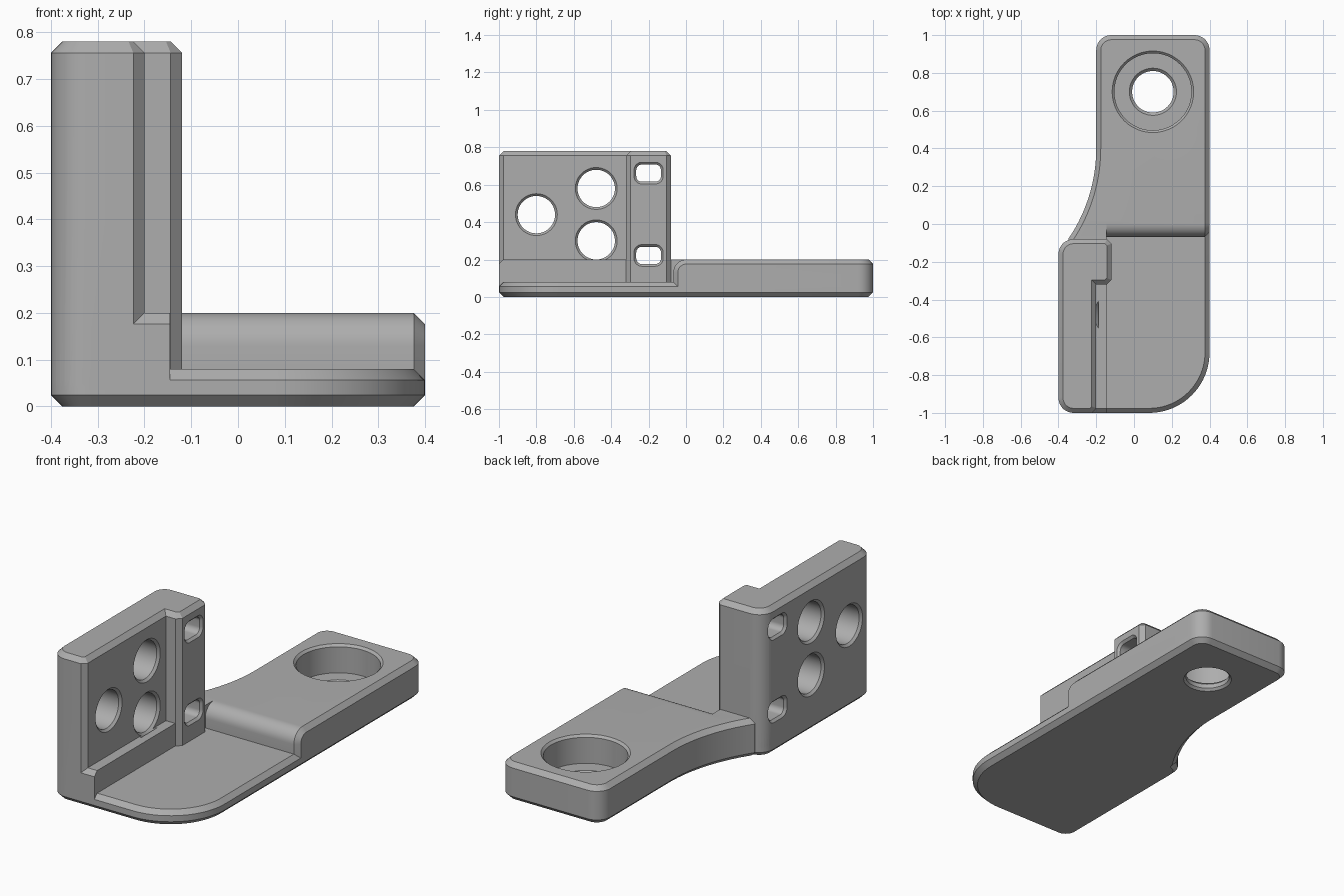
import bpy, bmesh
from math import sin, cos, pi, radians
from mathutils import Vector

cube = bpy.data.objects.get("Cube")
if cube:
    bpy.data.objects.remove(cube, do_unlink=True)

C = 0.024  # chamfer size

grey = bpy.data.materials.new("machined grey")
grey.use_nodes = True
grey.diffuse_color = (0.42, 0.42, 0.42, 1)
grey.node_tree.nodes["Principled BSDF"].inputs["Base Color"].default_value = (0.42, 0.42, 0.42, 1)


def arc(cx, cy, r, a0, a1, steps=9):
    angles = [radians(a0 + (a1 - a0) * i / steps) for i in range(steps + 1)]
    return [(cx + r * cos(a), cy + r * sin(a)) for a in angles]


def inset(poly, d):
    """Move every side of a counter-clockwise outline inwards by d."""
    result = []
    for i, p in enumerate(poly):
        p = Vector(p)
        e1 = (p - Vector(poly[i - 1])).normalized()
        e2 = (Vector(poly[(i + 1) % len(poly)]) - p).normalized()
        n1, n2 = Vector((-e1.y, e1.x)), Vector((-e2.y, e2.x))
        q = p + (n1 + n2) * d / (1 + n1.dot(n2))
        result.append((q.x, q.y))
    return result


def loft(name, sections, along="Z"):
    """Skin a stack of (outline, height) sections along Z or X."""
    bm = bmesh.new()
    rings = []
    for outline, h in sections:
        rings.append([bm.verts.new((u, v, h) if along == "Z" else (h, u, v)) for u, v in outline])
    for a, b in zip(rings, rings[1:]):
        for i in range(len(a)):
            j = (i + 1) % len(a)
            bm.faces.new((a[i], a[j], b[j], b[i]))
    bm.faces.new(rings[0][::-1])
    bm.faces.new(rings[-1])
    bmesh.ops.recalc_face_normals(bm, faces=bm.faces)
    mesh = bpy.data.meshes.new(name)
    bm.to_mesh(mesh)
    bm.free()
    mesh.materials.append(grey)
    obj = bpy.data.objects.new(name, mesh)
    bpy.context.collection.objects.link(obj)
    return obj


def chamfered_prism(name, outline, height):
    small = inset(outline, C)
    return loft(name, [(small, 0), (outline, C), (outline, height - C), (small, height)])


def combine(target, tool, operation):
    mod = target.modifiers.new(operation, "BOOLEAN")
    mod.operation = operation
    mod.solver = "EXACT"
    mod.object = tool
    bpy.context.view_layer.objects.active = target
    bpy.ops.object.modifier_apply(modifier=mod.name)
    bpy.data.objects.remove(tool, do_unlink=True)


# Shared corners of the left side
front_corner = arc(-0.32, -0.92, 0.08, 180, 270)
wall_corner = arc(-0.32, -0.16, 0.08, 90, 180)

# Base outline with concave left waist
outline = (front_corner + arc(0.08, -0.68, 0.32, 270, 360, 20)
           + arc(0.32, 0.92, 0.08, 0, 90) + arc(-0.12, 0.92, 0.08, 90, 180)
           + arc(-1.05, 0.4, 0.85, 0, -34.2, 20) + wall_corner[2:])
bracket = chamfered_prism("bracket", outline, 0.2)
floor_plate = chamfered_prism("floor_plate", outline, 0.08)


# Rounded step between thick arm and floor plate, chamfered at its right end
def step_profile(d):
    r = 0.07
    curve = arc(r - 0.068, 0.2 - r, r - d, 180, 90)
    return [(-2, -1), (curve[0][0], -1)] + curve + [(curve[-1][0], 1), (-2, 1)]


step = loft("step_cutter", [(step_profile(0), -0.145), (step_profile(0), 0.4 - C),
                            (step_profile(C), 0.4), (step_profile(C), 0.6)], "X")
combine(bracket, step, "DIFFERENCE")
combine(bracket, floor_plate, "UNION")

# Upright wall with thicker rear end
wall_outline = (front_corner + [(-0.2 - C, -1), (-0.2, C - 1), (-0.2, -0.32),
                                (-0.12 - C, -0.32), (-0.12, -0.32 + C),
                                (-0.12, -0.08 - C), (-0.12 - C, -0.08)] + wall_corner)
combine(bracket, chamfered_prism("wall", wall_outline, 0.78), "UNION")


def circle(u, v, r):
    return arc(u, v, r, 0, 360, 48)[:-1]


def slot(u, v, grow):
    a, b, r = 0.036, 0.016, 0.03 + grow
    return (arc(u + a, v + b, r, 0, 90) + arc(u - a, v + b, r, 90, 180)
            + arc(u - a, v - b, r, 180, 270) + arc(u + a, v - b, r, 270, 360))


def wall_hole(shape, x_right, k=0.012):
    """Through hole along X, chamfered at both mouths."""
    stack = [(2 * k, -0.4 - k), (0, -0.4 + k), (0, x_right - k), (2 * k, x_right + k)]
    combine(bracket, loft("hole_cutter", [(shape(g), x) for g, x in stack], "X"), "DIFFERENCE")


# Three round holes and two slots in the wall
for y, z in ((-0.8, 0.44), (-0.48, 0.58), (-0.48, 0.3)):
    wall_hole(lambda g: circle(y, z, 0.1 + g), -0.2)
for z in (0.222, 0.662):
    wall_hole(lambda g: slot(-0.2, z, g), -0.12)

# Counterbored screw hole in the arm
bore = [(0.14, -0.02), (0.11, 0.012), (0.11, 0.035), (0.125, 0.05), (0.204, 0.05),
        (0.204, 0.188), (0.226, 0.21)]
combine(bracket, loft("bore_cutter", [(circle(0.1, 0.7, r), z) for r, z in bore]), "DIFFERENCE")

# Smooth rounds, crisp chamfers
for obj in bpy.context.selected_objects:
    obj.select_set(False)
bracket.select_set(True)
bpy.context.view_layer.objects.active = bracket
bpy.ops.object.shade_smooth_by_angle(angle=radians(25))
